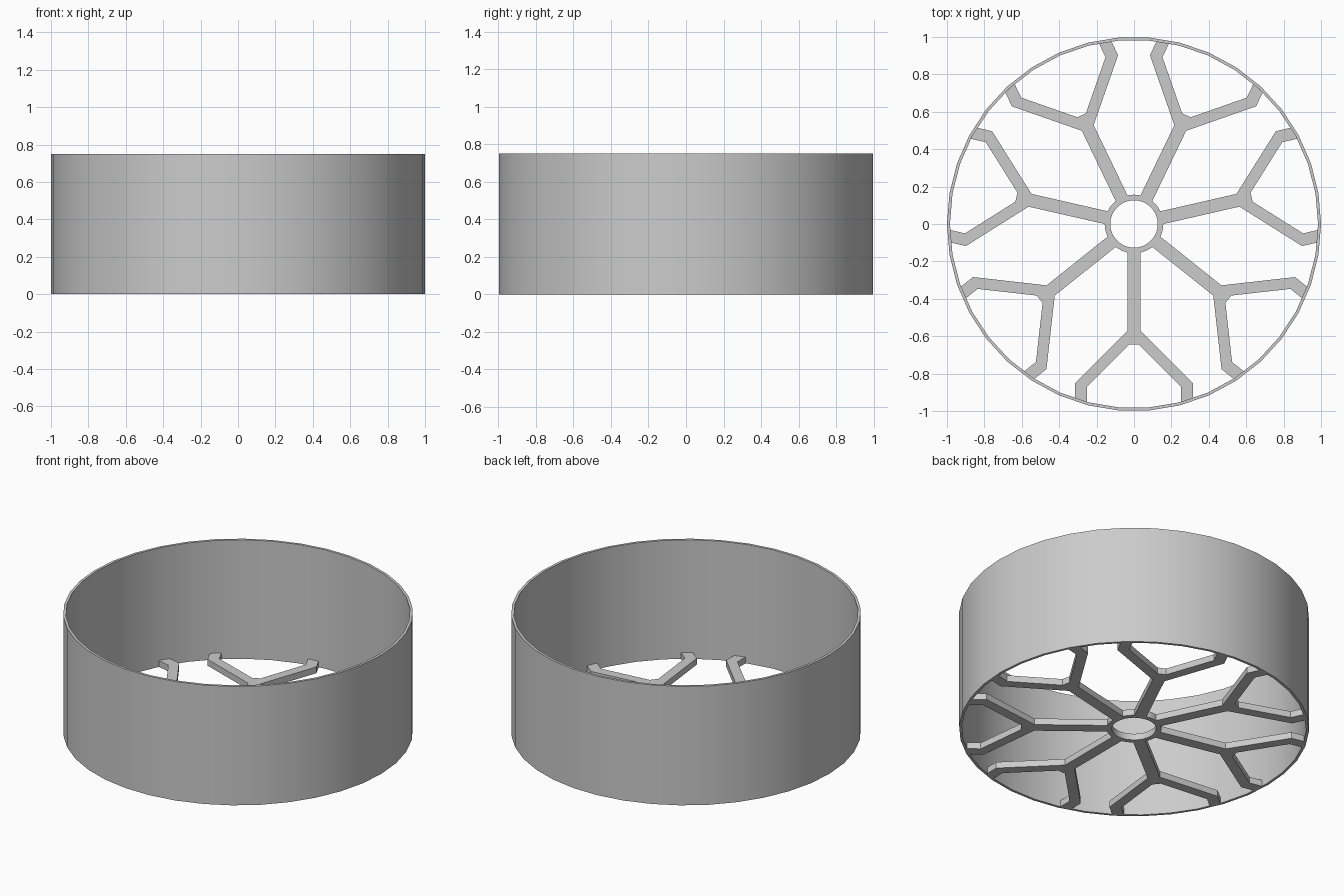
import bpy, bmesh, math
from mathutils import Matrix, Vector

cube = bpy.data.objects.get("Cube")
if cube:
    bpy.data.objects.remove(cube, do_unlink=True)

GREY = (0.6, 0.6, 0.6, 1.0)
metal = bpy.data.materials.new("plain grey")
metal.use_nodes = True
metal.diffuse_color = GREY
metal.node_tree.nodes["Principled BSDF"].inputs["Base Color"].default_value = GREY


def finish(name, bm):
    bmesh.ops.recalc_face_normals(bm, faces=bm.faces)
    mesh = bpy.data.meshes.new(name)
    bm.to_mesh(mesh)
    bm.free()
    mesh.materials.append(metal)
    obj = bpy.data.objects.new(name, mesh)
    bpy.context.collection.objects.link(obj)
    bpy.ops.object.select_all(action='DESELECT')
    obj.select_set(True)
    bpy.context.view_layer.objects.active = obj
    bpy.ops.object.shade_smooth_by_angle(angle=math.radians(30))
    return obj


def ring(name, outer, inner, height, sides):
    """Tube standing on the ground, swept from a rectangular section."""
    bm = bmesh.new()
    section = [(inner, 0), (outer, 0), (outer, height), (inner, height)]
    loops = []
    for i in range(sides):
        a = math.tau * i / sides
        loops.append([bm.verts.new((r * math.cos(a), r * math.sin(a), z))
                      for r, z in section])
    for i, here in enumerate(loops):
        after = loops[(i + 1) % sides]
        for j in range(4):
            k = (j + 1) % 4
            bm.faces.new((here[j], after[j], after[k], here[k]))
    return finish(name, bm)


def forked_spoke(name, angle, height):
    """Mirrored Y outline, extruded and turned about the hub."""
    half = [(0.035, -0.14), (0.035, -0.57), (0.315, -0.85), (0.315, -0.937),
            (0.25, -0.957), (0.25, -0.87), (0.025, -0.645)]
    outline = half + [(-x, y) for x, y in reversed(half)]
    bm = bmesh.new()
    face = bm.faces.new([bm.verts.new((x, y, 0)) for x, y in outline])
    top = bmesh.ops.extrude_face_region(bm, geom=[face], use_keep_orig=True)
    raised = [v for v in top["geom"] if isinstance(v, bmesh.types.BMVert)]
    bmesh.ops.translate(bm, verts=raised, vec=Vector((0, 0, height)))
    bmesh.ops.rotate(bm, verts=bm.verts, cent=(0, 0, 0),
                     matrix=Matrix.Rotation(angle, 3, 'Z'))
    return finish(name, bm)


# Outer wall and central hub
ring("rim", 1.0, 0.984, 0.75, 38)
ring("hub", 0.157, 0.127, 0.04, 28)

# Seven forked spokes
SPOKES = 7
for i in range(SPOKES):
    forked_spoke(f"spoke_{i + 1}", math.tau * i / SPOKES, 0.04)
